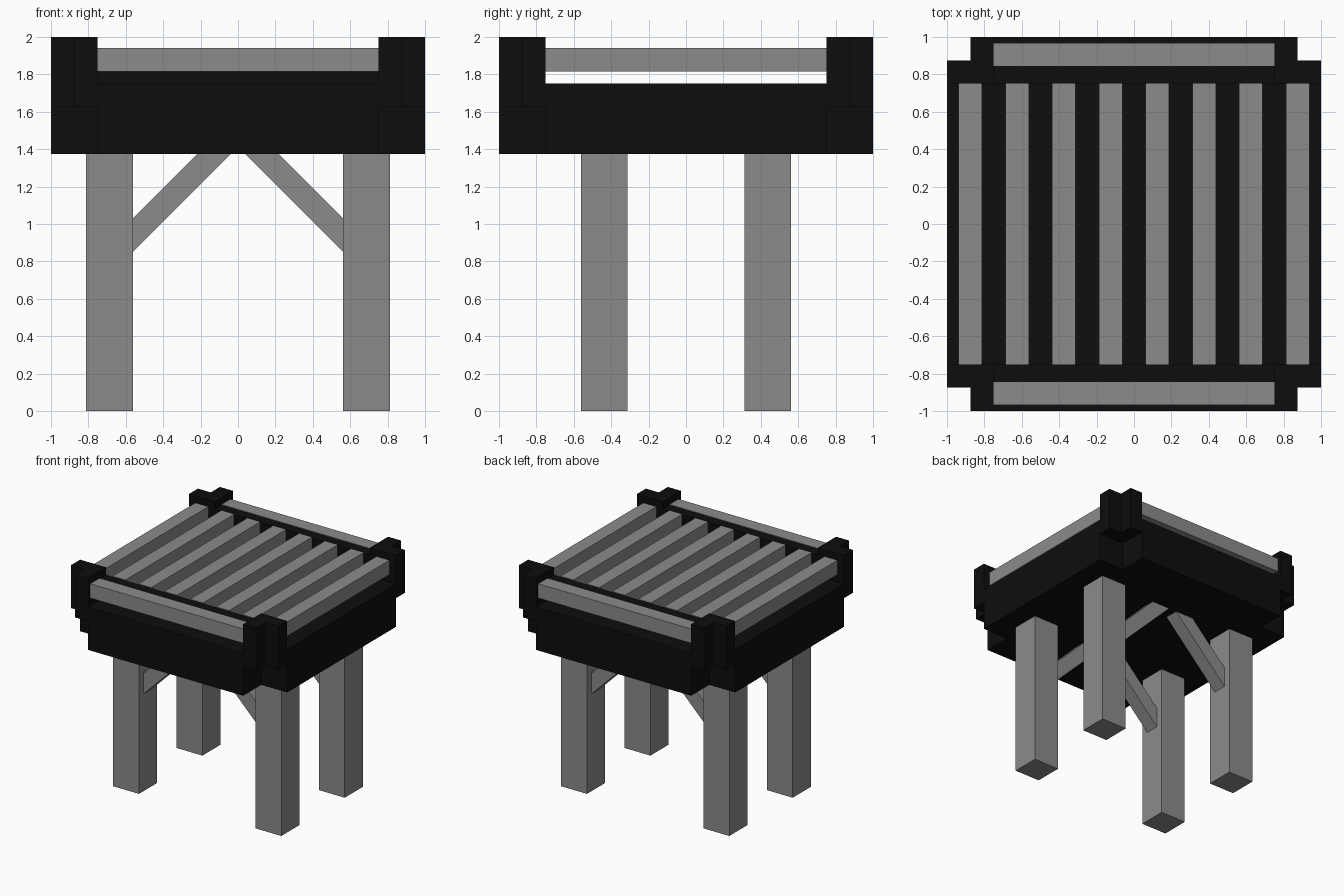
import bpy, bmesh, math

if "Cube" in bpy.data.objects:
    bpy.data.objects.remove(bpy.data.objects["Cube"])


def material(name, value):
    m = bpy.data.materials.new(name)
    m.diffuse_color = (value, value, value, 1)
    m.use_nodes = True
    m.node_tree.nodes["Principled BSDF"].inputs["Base Color"].default_value = m.diffuse_color
    return m


GREY = material("steel grey", 0.258)
BLACK = material("charcoal black", 0.004)


def finish(name, bm, mat):
    bmesh.ops.recalc_face_normals(bm, faces=bm.faces)
    me = bpy.data.meshes.new(name)
    bm.to_mesh(me)
    bm.free()
    me.materials.append(mat)
    ob = bpy.data.objects.new(name, me)
    bpy.context.collection.objects.link(ob)
    return ob


def prism(name, outline, axis, lo, hi, mat):
    """Extrude a 2D outline along y or z between lo and hi."""
    bm = bmesh.new()
    place = (lambda a, b: (a, lo, b)) if axis == "y" else (lambda a, b: (a, b, lo))
    face = bm.faces.new([bm.verts.new(place(a, b)) for a, b in outline])
    out = bmesh.ops.extrude_face_region(bm, geom=[face])
    verts = [g for g in out["geom"] if isinstance(g, bmesh.types.BMVert)]
    step = (0, hi - lo, 0) if axis == "y" else (0, 0, hi - lo)
    bmesh.ops.translate(bm, verts=verts, vec=step)
    return finish(name, bm, mat)


def box(name, x, y, z, mat):
    x, y = sorted(x), sorted(y)
    outline = [(x[0], y[0]), (x[1], y[0]), (x[1], y[1]), (x[0], y[1])]
    return prism(name, outline, "z", z[0], z[1], mat)


# Fire box with square notches at the corners
a, b = 0.75, 1.0
prism("fire_box", [(-a, -b), (a, -b), (a, -a), (b, -a), (b, a), (a, a),
                   (a, b), (-a, b), (-a, a), (-b, a), (-b, -a), (-a, -a)],
      "z", 1.375, 1.75, BLACK)

for sx in (-1, 1):
    for sy in (-1, 1):
        # L-shaped corner posts
        post = [(.75, .75), (1, .75), (1, .875), (.875, .875), (.875, 1), (.75, 1)]
        prism("corner_post", [(sx * p, sy * q) for p, q in post],
              "z", 1.625, 2.0, BLACK)
        # Legs
        box("leg", (sx * .5625, sx * .8125), (sy * .3125, sy * .5625), (0, 1.375), GREY)
        # Diagonal braces from leg to underside
        brace = [(.5625, .85), (.5625, 1.03), (.2175, 1.375), (.0375, 1.375)]
        ys = sorted((sy * .375, sy * .5))
        prism("brace", [(sx * p, q) for p, q in brace], "y", ys[0], ys[1], GREY)

for sy in (-1, 1):
    # Ledge that carries the slat ends, and the handle rail outside it
    box("slat_ledge", (-.75, .75), (sy * .75, sy * .845), (1.75, 1.935), BLACK)
    box("handle_rail", (-.75, .75), (sy * .845, sy * .968), (1.815, 1.94), GREY)

# Grill slats
for i in range(8):
    x = -.875 + .25 * i
    box("grill_slat", (x - .0625, x + .0625), (-.75, .75), (1.815, 1.94), GREY)
